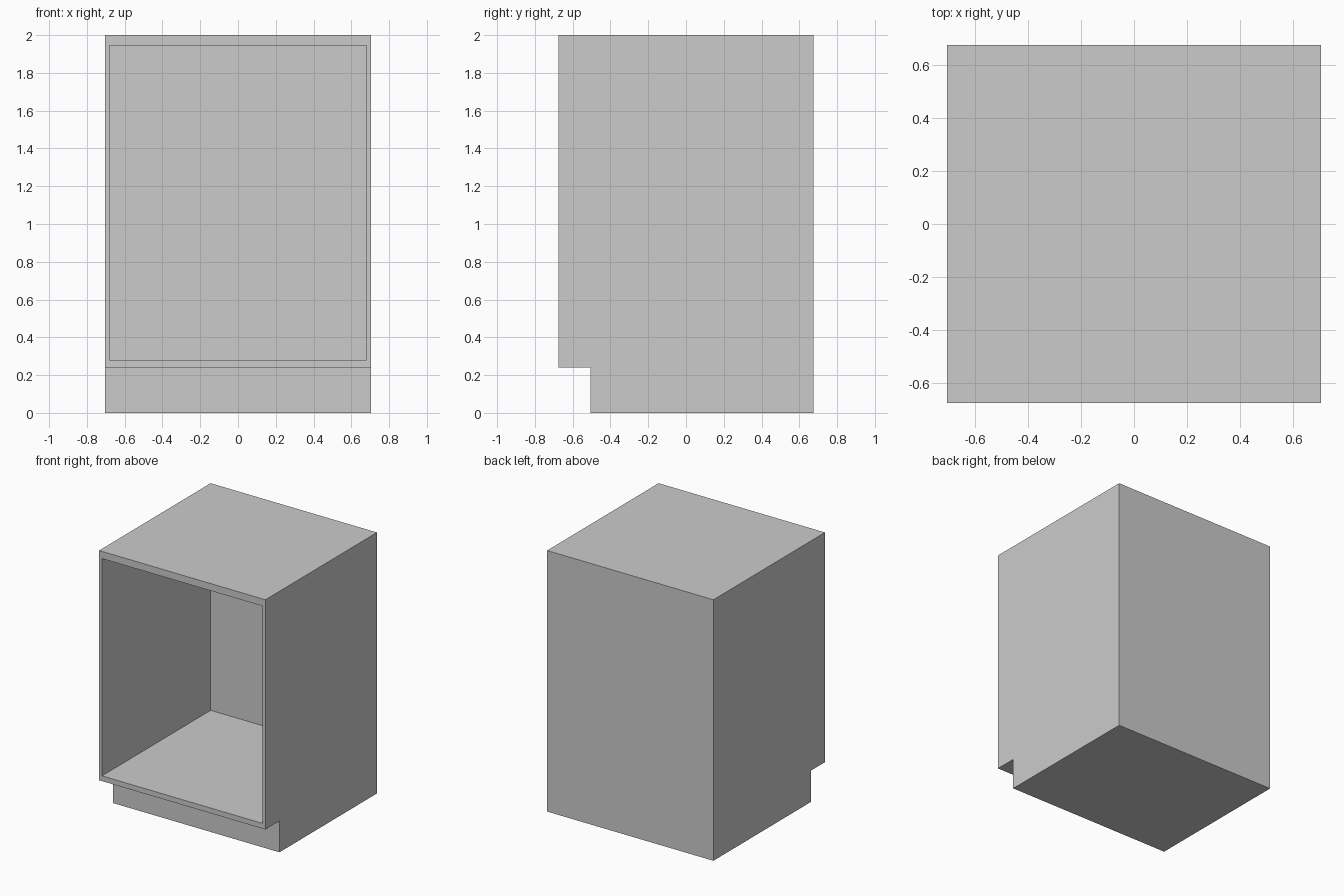
import bpy, bmesh

cube = bpy.data.objects.get("Cube")
if cube:
    bpy.data.objects.remove(cube)

HALF_W, FRONT, BACK, TOP = 0.705, -0.675, 0.675, 2.0
KICK_Y, KICK_Z = -0.505, 0.24
OPEN_X, OPEN_LOW, OPEN_HIGH, INNER_BACK = 0.68, 0.28, 1.945, 0.64

# Painted finish
grey = bpy.data.materials.new("cabinet grey")
grey.use_nodes = True
colour = (0.6, 0.6, 0.6, 1)
grey.diffuse_color = colour
grey.node_tree.nodes["Principled BSDF"].inputs["Base Color"].default_value = colour

# Side profile with toe recess, extruded across the width
bm = bmesh.new()
profile = [(KICK_Y, 0), (BACK, 0), (BACK, TOP), (FRONT, TOP),
           (FRONT, KICK_Z), (KICK_Y, KICK_Z)]
side = bm.faces.new([bm.verts.new((-HALF_W, y, z)) for y, z in profile])
extruded = bmesh.ops.extrude_face_region(bm, geom=[side])["geom"]
bmesh.ops.translate(bm, vec=(2 * HALF_W, 0, 0),
                    verts=[v for v in extruded if isinstance(v, bmesh.types.BMVert)])
bmesh.ops.recalc_face_normals(bm, faces=bm.faces)

# Front opening: inset the front face to a frame, then push it back
front = next(f for f in bm.faces if all(abs(v.co.y - FRONT) < 1e-4 for v in f.verts))
middle = front.calc_center_median().z
bmesh.ops.inset_region(bm, faces=[front], thickness=0.02)
for v in front.verts:
    v.co.x = OPEN_X if v.co.x > 0 else -OPEN_X
    v.co.z = OPEN_HIGH if v.co.z > middle else OPEN_LOW
cavity = bmesh.ops.extrude_discrete_faces(bm, faces=[front])["faces"][0]
bmesh.ops.translate(bm, vec=(0, INNER_BACK - FRONT, 0), verts=cavity.verts)
bmesh.ops.recalc_face_normals(bm, faces=bm.faces)

mesh = bpy.data.meshes.new("cabinet_carcass")
bm.to_mesh(mesh)
bm.free()
mesh.materials.append(grey)
carcass = bpy.data.objects.new("cabinet_carcass", mesh)
bpy.context.collection.objects.link(carcass)
